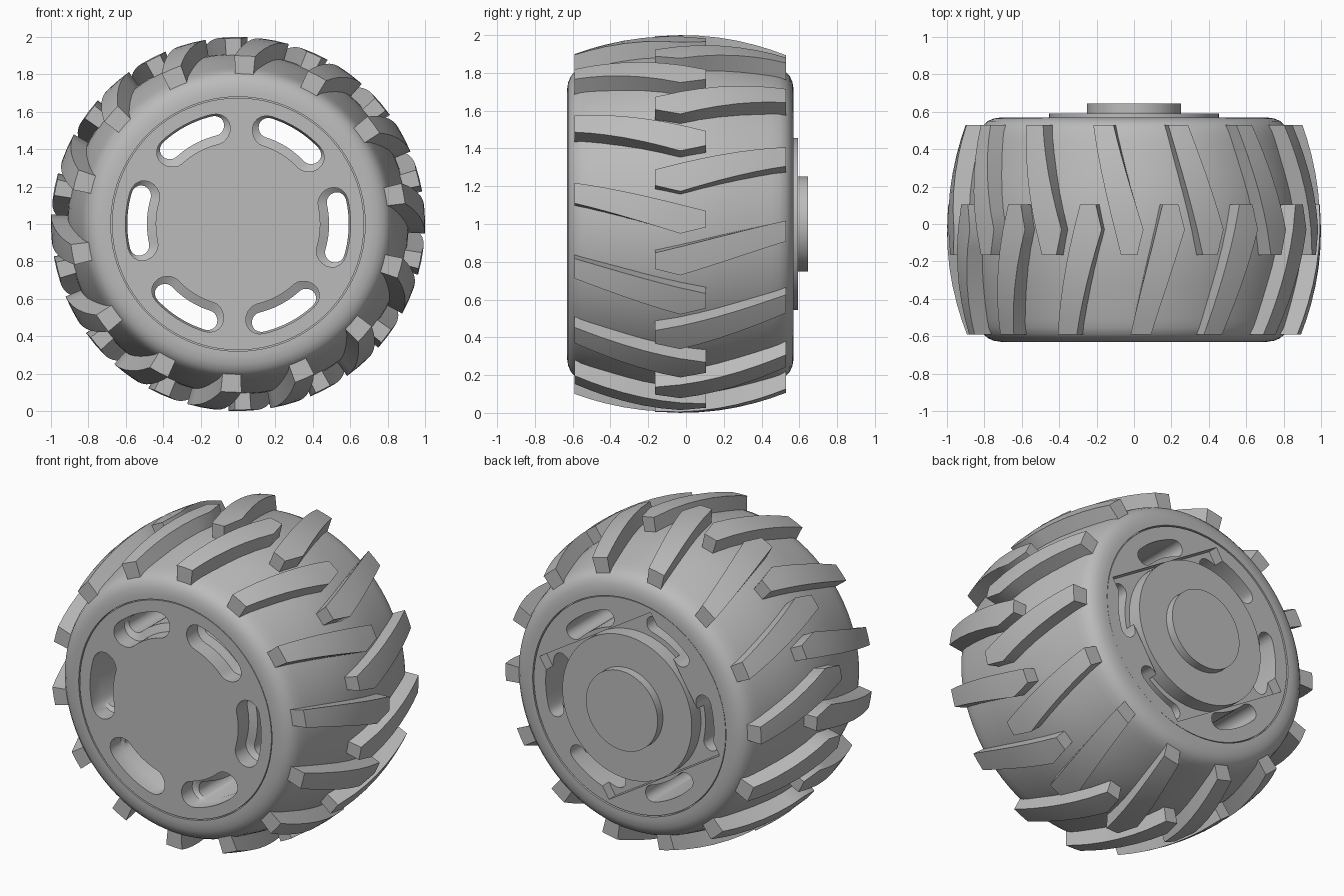
import bpy, bmesh
from math import sin, cos, radians, pi

if "Cube" in bpy.data.objects:
    bpy.data.objects.remove(bpy.data.objects["Cube"])

grey = bpy.data.materials.new("wheel_grey")
grey.use_nodes = True
grey.diffuse_color = (0.5, 0.5, 0.5, 1)
grey.node_tree.nodes["Principled BSDF"].inputs["Base Color"].default_value = (0.5, 0.5, 0.5, 1)

MID = -0.03  # tread centre line along the axle
LUGS = 14    # tread bars in each row


def polar(r, angle, y):
    """Point around the axle; angle runs from the top towards +x."""
    return (r * sin(angle), y, 1 + r * cos(angle))


def shade(obj):
    bpy.ops.object.select_all(action="DESELECT")
    bpy.context.view_layer.objects.active = obj
    obj.select_set(True)
    bpy.ops.object.shade_smooth_by_angle(angle=radians(30))


def finish(name, bm):
    bmesh.ops.recalc_face_normals(bm, faces=bm.faces)
    mesh = bpy.data.meshes.new(name)
    bm.to_mesh(mesh)
    bm.free()
    mesh.materials.append(grey)
    obj = bpy.data.objects.new(name, mesh)
    bpy.context.collection.objects.link(obj)
    shade(obj)
    return obj


def bridge(bm, a, b):
    for i in range(len(a)):
        j = (i + 1) % len(a)
        bm.faces.new((a[i], a[j], b[j], b[i]))


def loft(bm, rings, closed=False):
    """Join rings of points; cap the ends or close into a loop."""
    loops = [[bm.verts.new(p) for p in ring] for ring in rings]
    for a, b in zip(loops, loops[1:]):
        bridge(bm, a, b)
    if closed:
        bridge(bm, loops[-1], loops[0])
    else:
        bm.faces.new(loops[0])
        bm.faces.new(loops[-1])


def revolve(name, profile, sides=96, closed=False, start=0.0):
    bm = bmesh.new()
    loft(bm, [[polar(r, start + 2 * pi * i / sides, y) for i in range(sides)]
              for r, y in profile], closed)
    return finish(name, bm)


def cut_away(obj, cutter):
    cutter.hide_render = True
    cut = obj.modifiers.new("cut", "BOOLEAN")
    cut.operation, cut.solver, cut.object = "DIFFERENCE", "EXACT", cutter
    bpy.context.view_layer.objects.active = obj
    bpy.ops.object.modifier_apply(modifier=cut.name)
    bpy.data.objects.remove(cutter)


# Tyre carcass: full rounded shoulders and a domed crown, mirrored across the centre line
half = [(0.68, 0.6), (0.71, 0.6), (0.75, 0.594), (0.782, 0.58), (0.806, 0.558),
        (0.823, 0.525), (0.836, 0.48), (0.855, 0.4), (0.877, 0.3), (0.896, 0.2), (0.908, 0.1)]
section = ([(r, MID - w) for r, w in half] + [(0.912, MID)]
           + [(r, MID + w) for r, w in reversed(half)])
revolve("tyre", section, closed=True)


# Tread lugs: two staggered rows of slanted bars with pointed inner tips
def lug(bm, turn, side):
    tip, end = -0.135, 0.56
    rings = []
    for w in (tip, 0, 0.1, 0.2, 0.3, 0.4, 0.48, end):
        t = (w - tip) / (end - tip)
        left = turn + radians(-4 - 10 * t)
        right = turn + radians(2.9 + (1.9 * w / -tip if w < 0 else -9.9 * w / end))
        top = 1 - 0.1 * (w / end) ** 2
        base = top - 0.12
        y = MID + side * w
        rings.append([polar(base, left, y), polar(top, left, y),
                      polar(top, (left + right) / 2, y),
                      polar(top, right, y), polar(base, right, y)])
    loft(bm, rings)


for name, side, offset in (("front_lugs", -1, 0.5), ("rear_lugs", 1, 0)):
    bm = bmesh.new()
    for i in range(LUGS):
        lug(bm, 2 * pi * (i + offset) / LUGS, side)
    finish(name, bm)

# Rim, flush with the tyre on both sides behind a fine groove
rim = revolve("rim", [(0.674, -0.627), (0.674, -0.6), (0.7, -0.6),
                      (0.7, 0.54), (0.674, 0.54), (0.674, 0.565)])

# Square recess around the hub on the back
cut_away(rim, revolve("recess_cutter", [(0.65, 0.5), (0.65, 0.7)], sides=4, start=radians(-13)))


# Six curved slots cut right through, with a step on the front
def slot_outline(inner, outer, y, centre):
    mid, cap, spread, n = (inner + outer) / 2, (outer - inner) / 2, radians(14.5), 10
    points = []
    for sign in (1, -1):
        edge = mid + sign * cap
        points += [polar(edge, centre + sign * spread * (2 * i / n - 1), y) for i in range(n)]
        end = centre + sign * spread
        for i in range(n):
            a = pi * i / n
            points.append(polar(mid + sign * cap * cos(a), end + sign * cap * sin(a) / mid, y))
    return points


bm = bmesh.new()
for i in range(6):
    centre = radians(32 + 60 * i)
    loft(bm, [slot_outline(inner, outer, y, centre) for inner, outer, y in
              ((0.44, 0.602, -0.7), (0.44, 0.602, -0.52), (0.487, 0.592, -0.5), (0.487, 0.592, 0.7))])
cut_away(rim, finish("slot_cutter", bm))
shade(rim)

# Hub disc and axle cap on the back
revolve("hub_disc", [(0.455, 0.48), (0.455, 0.592)])
revolve("axle_cap", [(0.252, 0.58), (0.252, 0.645)])
